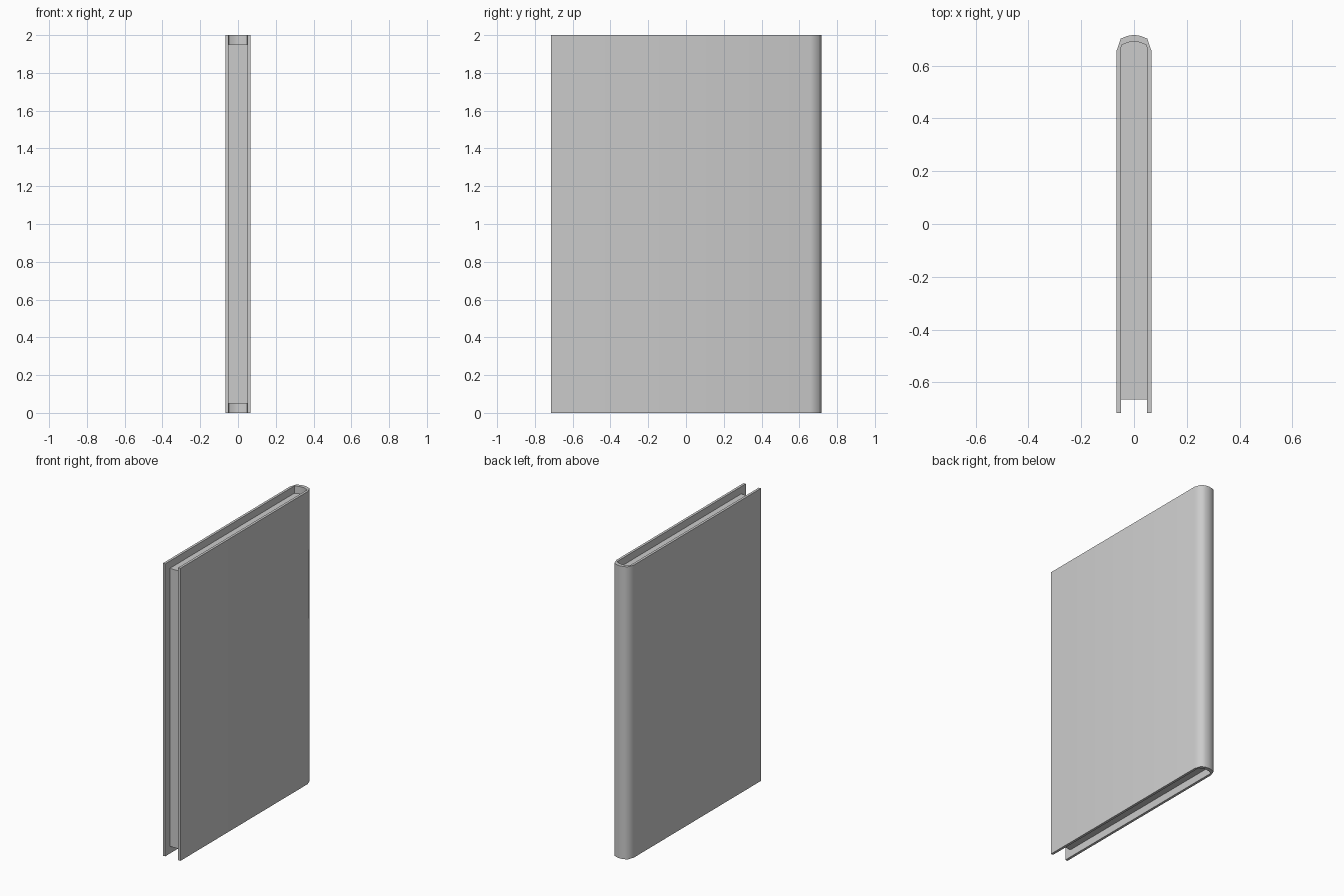
import bpy, bmesh, math

if "Cube" in bpy.data.objects:
    bpy.data.objects.remove(bpy.data.objects["Cube"])

HEIGHT = 2.0
FRONT = -0.716   # front edge of the boards
PAGE_INSET = 0.05

# Half profiles (right side, from the front edge round to the spine centre)
OUTER = [(0.066, FRONT), (0.066, 0.657), (0.05, 0.703), (0.025, 0.713), (0, 0.717)]
INNER = [(0.049, FRONT), (0.049, 0.657), (0.048, 0.677), (0.025, 0.688), (0, 0.692)]


def mirrored(half):
    """Complete a half profile across x = 0."""
    return half + [(-x, y) for x, y in reversed(half[:-1])]


def extrude_profile(name, faces_2d, z0, z1, smooth_angle):
    """Raise flat 2D faces from z0 to z1 as one closed solid."""
    bm = bmesh.new()
    for pts in faces_2d:
        bm.faces.new([bm.verts.new((x, y, z0)) for x, y in pts])
    bmesh.ops.remove_doubles(bm, verts=bm.verts[:], dist=1e-5)
    base = bm.faces[:]
    top = bmesh.ops.extrude_face_region(bm, geom=base, use_keep_orig=True)
    moved = [g for g in top["geom"] if isinstance(g, bmesh.types.BMVert)]
    bmesh.ops.translate(bm, verts=moved, vec=(0, 0, z1 - z0))
    bmesh.ops.recalc_face_normals(bm, faces=bm.faces[:])
    mesh = bpy.data.meshes.new(name)
    bm.to_mesh(mesh)
    bm.free()
    obj = bpy.data.objects.new(name, mesh)
    bpy.context.collection.objects.link(obj)
    bpy.ops.object.select_all(action="DESELECT")
    obj.select_set(True)
    bpy.context.view_layer.objects.active = obj
    bpy.ops.object.shade_smooth_by_angle(angle=math.radians(smooth_angle))
    return obj


# Cover: two boards joined by a rounded spine
outer, inner = mirrored(OUTER), mirrored(INNER)
strip = [(outer[i], outer[i + 1], inner[i + 1], inner[i]) for i in range(len(outer) - 1)]
extrude_profile("cover", strip, 0, HEIGHT, 50)

# Page block: fills the cover, set back on the three open sides
pages = mirrored([(INNER[0][0], FRONT + PAGE_INSET)] + INNER[1:])
extrude_profile("pages", [pages], PAGE_INSET, HEIGHT - PAGE_INSET, 50)
